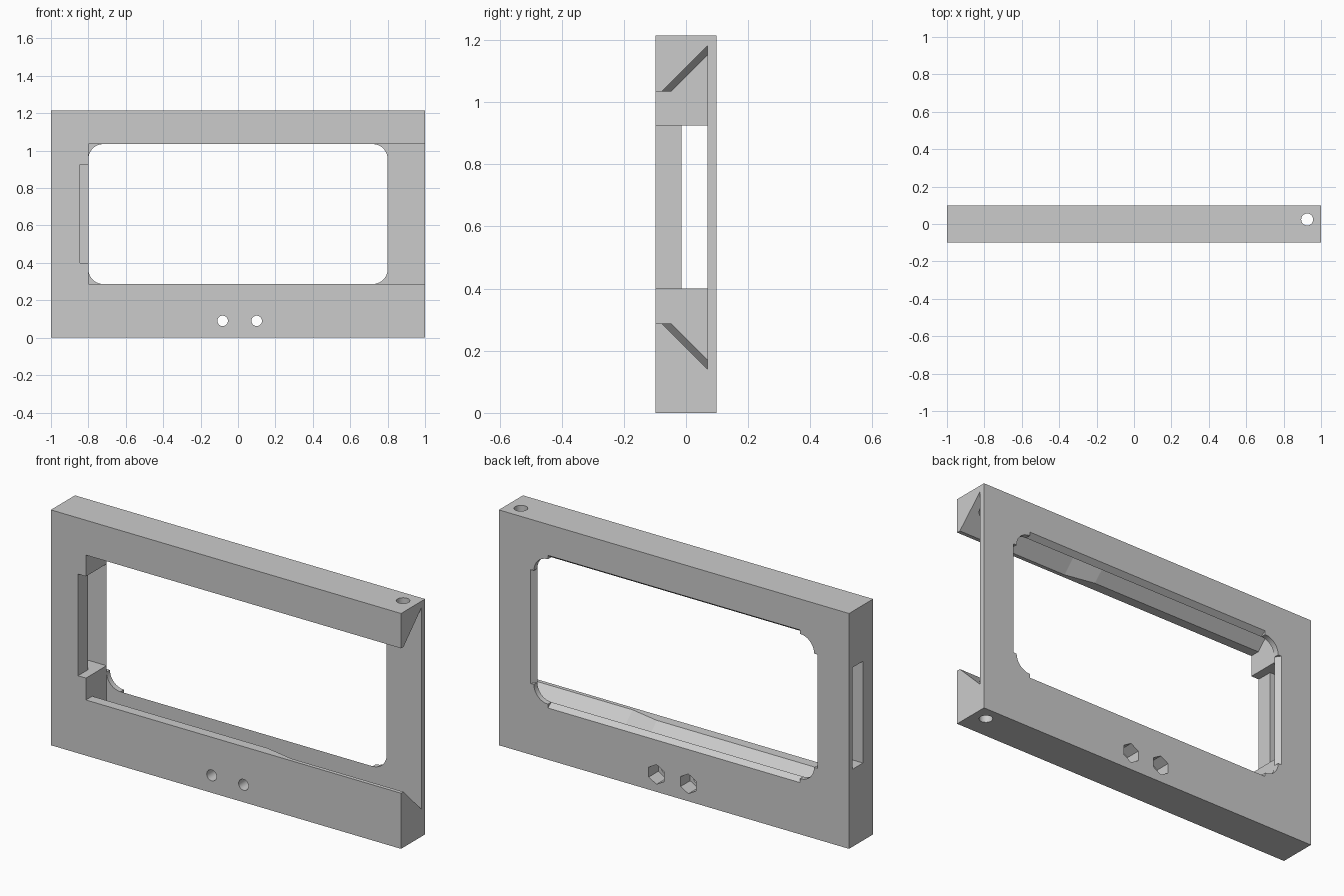
import bpy, bmesh, math
from mathutils import Vector

if "Cube" in bpy.data.objects:
    bpy.data.objects.remove(bpy.data.objects["Cube"], do_unlink=True)

HALF_Y, HEIGHT = 0.098, 1.215       # outer block
FLOOR_Y = 0.07                      # front of the thin back plate
Z0, Z1, X0 = 0.287, 1.035, 0.8      # window opening
RADIUS, CHAMFER = 0.08, 0.02
OUT = 0.15                          # y beyond either face, for cutters

grey = bpy.data.materials.new("grey plastic")
grey.use_nodes = True
colour = (0.6, 0.6, 0.6, 1)
grey.diffuse_color = colour
grey.node_tree.nodes["Principled BSDF"].inputs["Base Color"].default_value = colour


def loft(name, sections):
    """Closed solid through matching rings of points."""
    bm = bmesh.new()
    rings = [[bm.verts.new(p) for p in ring] for ring in sections]
    n = len(rings[0])
    for a, b in zip(rings, rings[1:]):
        for i in range(n):
            j = (i + 1) % n
            bm.faces.new((a[i], a[j], b[j], b[i]))
    bm.faces.new(rings[0])
    bm.faces.new(rings[-1])
    bmesh.ops.recalc_face_normals(bm, faces=bm.faces)
    mesh = bpy.data.meshes.new(name)
    bm.to_mesh(mesh)
    bm.free()
    ob = bpy.data.objects.new(name, mesh)
    bpy.context.collection.objects.link(ob)
    return ob


def prism(name, outline, axis, lo, hi):
    """Extrude a 2D outline along an axis (0, 1 or 2)."""
    def ring(d):
        pts = []
        for p in outline:
            q = list(p)
            q.insert(axis, d)
            pts.append(Vector(q))
        return pts
    return loft(name, [ring(lo), ring(hi)])


def rect(a0, b0, a1, b1):
    return [(a0, b0), (a1, b0), (a1, b1), (a0, b1)]


def disc(a, b, r, n=64):
    return [(a + r * math.sin(2 * math.pi * i / n), b + r * math.cos(2 * math.pi * i / n))
            for i in range(n)]


def rounded(a0, b0, a1, b1, r, n=16):
    pts = []
    corners = [(a1 - r, b1 - r), (a0 + r, b1 - r), (a0 + r, b0 + r), (a1 - r, b0 + r)]
    for k, (a, b) in enumerate(corners):
        for i in range(n + 1):
            t = math.pi / 2 * (k + i / n)
            pts.append((a + r * math.cos(t), b + r * math.sin(t)))
    return pts


# Outer block
frame = prism("display_frame", rect(-1, -HALF_Y, 1, HALF_Y), 2, 0, HEIGHT)
frame.data.materials.append(grey)
cutters = []


# Dovetail pocket, open at the left end, with a wider lead-in
def dovetail(x, lip):
    d = FLOOR_Y - lip
    return [(x, -OUT, Z0), (x, lip, Z0), (x, FLOOR_Y, Z0 - d),
            (x, FLOOR_Y, Z1 + d), (x, lip, Z1), (x, -OUT, Z1)]


narrow, wide = -0.047, -0.078
cutters.append(loft("pocket_cutter", [dovetail(-X0, narrow), dovetail(0.2, narrow),
                                      dovetail(0.36, wide), dovetail(1.1, wide)]))

# Rounded window through the back plate
cutters.append(prism("window_cutter", rounded(-X0, Z0, X0, Z1, RADIUS), 1, 0.05, OUT))

# Chamfers on the straight window edges, at the back
grow = CHAMFER * (OUT - FLOOR_Y) / (HALF_Y - FLOOR_Y)


def flare(lo, hi):
    return [(FLOOR_Y, lo), (FLOOR_Y, hi), (OUT, hi + grow), (OUT, lo - grow)]


cutters.append(prism("long_chamfer_cutter", flare(Z0, Z1), 0, -X0 + RADIUS, X0 - RADIUS))
cutters.append(prism("short_chamfer_cutter", [(b, a) for a, b in flare(-X0, X0)],
                     2, Z0 + RADIUS, Z1 - RADIUS))

# Side notch and the cable slot through the right wall
cutters.append(prism("notch_cutter", rect(-0.845, -OUT, -0.7, FLOOR_Y), 2, 0.4, 0.925))
cutters.append(prism("slot_cutter", rect(-1.1, -0.015, -0.7, FLOOR_Y), 2, 0.4, 0.925))

# Bolt holes with hexagonal nut traps at the back
for x in (-0.082, 0.1):
    cutters.append(prism("bolt_cutter", disc(x, 0.09, 0.028), 1, -OUT, OUT))
    cutters.append(prism("nut_cutter", disc(x, 0.09, 0.051, 6), 1, 0.02, OUT))

# Vertical pin hole through both rails
cutters.append(prism("pin_cutter", disc(0.926, 0.024, 0.032), 2, -0.1, HEIGHT + 0.1))

for c in cutters:
    c.hide_render = True
    mod = frame.modifiers.new(c.name, "BOOLEAN")
    mod.operation, mod.solver, mod.object = "DIFFERENCE", "EXACT", c

bpy.context.view_layer.update()
graph = bpy.context.evaluated_depsgraph_get()
result = bpy.data.meshes.new_from_object(frame.evaluated_get(graph))
frame.modifiers.clear()
frame.data = result
for c in cutters:
    bpy.data.objects.remove(c, do_unlink=True)

# Smooth the round holes, keep every other edge crisp
bpy.ops.object.select_all(action="DESELECT")
frame.select_set(True)
bpy.context.view_layer.objects.active = frame
bpy.ops.object.shade_smooth_by_angle(angle=math.radians(7))
